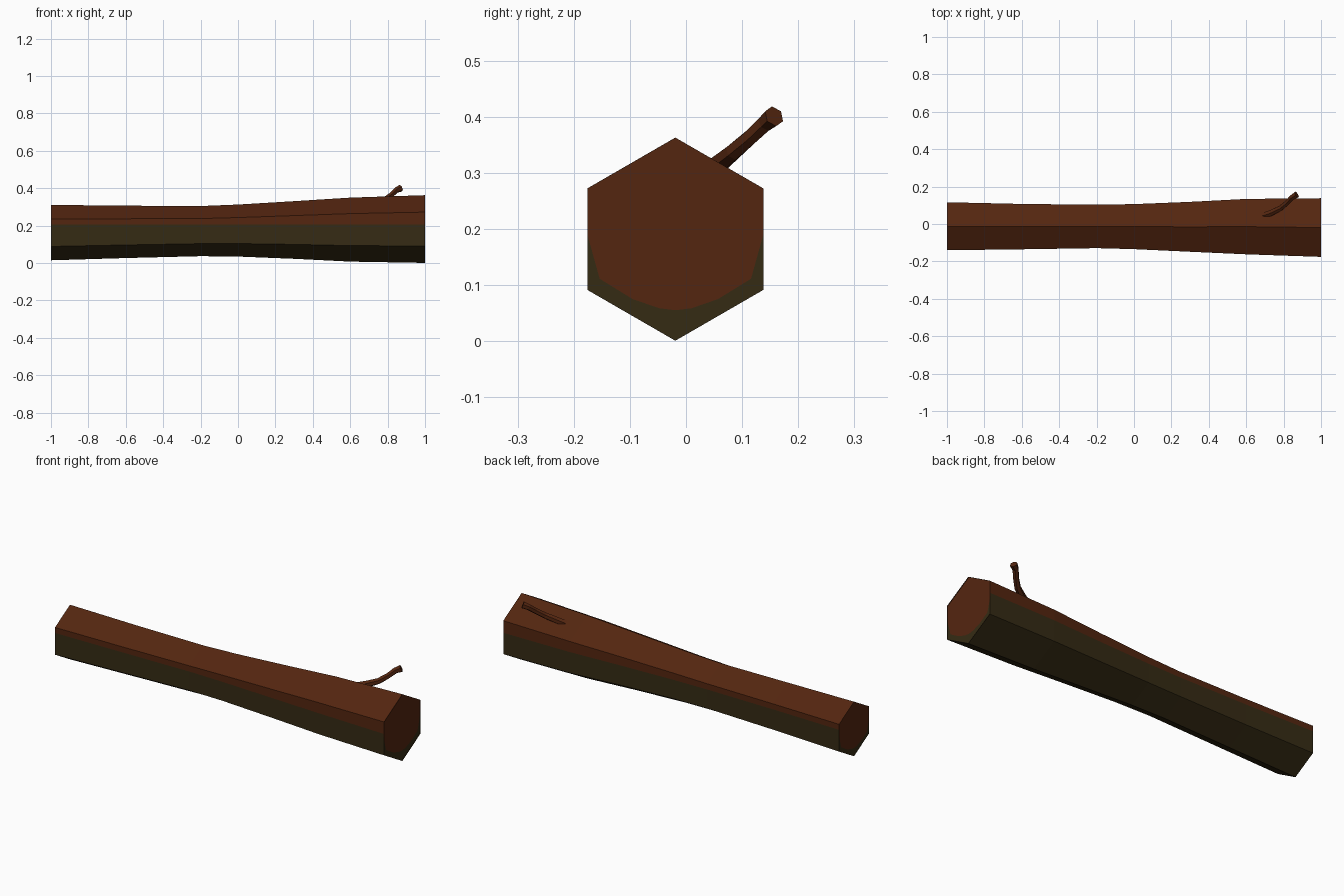
import bpy, bmesh, math
from mathutils import Vector

if "Cube" in bpy.data.objects:
    bpy.data.objects.remove(bpy.data.objects["Cube"])


def material(name, rgb):
    m = bpy.data.materials.new(name)
    m.diffuse_color = (*rgb, 1)
    m.use_nodes = True
    m.node_tree.nodes["Principled BSDF"].inputs["Base Color"].default_value = m.diffuse_color
    return m


BARK = material("brown bark", (0.088, 0.019, 0.005))
MOSS = material("dark moss", (0.036, 0.024, 0.007))


def finish(bm, name, mats):
    bmesh.ops.recalc_face_normals(bm, faces=bm.faces)
    me = bpy.data.meshes.new(name)
    bm.to_mesh(me)
    bm.free()
    for m in mats:
        me.materials.append(m)
    ob = bpy.data.objects.new(name, me)
    bpy.context.collection.objects.link(ob)
    return ob


def skin(bm, rings):
    """Join six-sided rings into a tube, return the two end caps."""
    vs = [[bm.verts.new(p) for p in r] for r in rings]
    for a, b in zip(vs, vs[1:]):
        for i in range(6):
            j = (i + 1) % 6
            bm.faces.new((a[i], a[j], b[j], b[i]))
    return bm.faces.new(vs[0]), bm.faces.new(vs[-1])


# Log: x, centre y, centre z, radius
sections = [(-1, -0.012, 0.163, 0.148), (-0.6, -0.014, 0.167, 0.140),
            (-0.2, -0.013, 0.171, 0.134), (0, -0.014, 0.174, 0.139),
            (0.3, -0.015, 0.177, 0.154), (0.6, -0.014, 0.179, 0.171),
            (1, -0.019, 0.182, 0.181)]
bm = bmesh.new()
hexa = [math.radians(90 + 60 * i) for i in range(6)]
caps = skin(bm, [[(x, y + r * math.cos(a), z + r * math.sin(a)) for a in hexa]
                 for x, y, z, r in sections])

# Shallow panel in the thick end
bmesh.ops.inset_individual(bm, faces=[caps[1]], thickness=0.023)
for v in caps[1].verts:
    v.co.x -= 0.004

# Cut the moss line along the sides
sides = [f for f in bm.faces if abs(f.normal.x) < 0.6 and f not in caps]
MOSS_Z = 0.207
bm.normal_update()
geom = [f for f in bm.faces if abs(f.normal.x) < 0.6
        and max(v.co.x for v in f.verts) - min(v.co.x for v in f.verts) > 0.1]
geom += list({e for f in geom for e in f.edges})
geom += list({v for f in geom if isinstance(f, bmesh.types.BMFace) for v in f.verts})
bmesh.ops.bisect_plane(bm, geom=geom, plane_co=(0, 0, MOSS_Z), plane_no=(0, 0, 1))

# Cut the curved moss line into the ends (points in radius units)
curve = [(0.87, 0.06), (0.745, -0.39), (0.42, -0.59), (0.16, -0.68), (0, -0.70)]
lines = []
for s in (1, -1):
    for (y0, z0), (y1, z1) in zip(curve, curve[1:]):
        lines.append((Vector((0, s * y0, z0)), Vector((0, s * (z0 - z1), y1 - y0))))


def in_bark(c, sec):
    p = (c - Vector(sec[:3])) / sec[3]
    return all((p - co).dot(no) < 1e-4 for co, no in lines)


for sec in (sections[0], sections[-1]):
    for co, no in lines:
        faces = [f for f in bm.faces
                 if all(abs(v.co.x - sec[0]) < 0.02 for v in f.verts)]
        geom = faces + list({e for f in faces for e in f.edges}) \
            + list({v for f in faces for v in f.verts})
        bmesh.ops.bisect_plane(bm, geom=geom, plane_no=no,
                               plane_co=Vector(sec[:3]) + co * sec[3])

for f in bm.faces:
    c = f.calc_center_median()
    if abs(c.x) > 0.98:
        f.material_index = 0 if in_bark(c, sections[0] if c.x < 0 else sections[-1]) else 1
    else:
        f.material_index = 1 if c.z < MOSS_Z else 0
finish(bm, "log", [BARK, MOSS])

# Twig: bent six-sided tube sprouting from the thick end
path = [(0.66, 0.035, 0.295, 0.017), (0.73, 0.058, 0.316, 0.018),
        (0.785, 0.085, 0.338, 0.016), (0.82, 0.115, 0.364, 0.015),
        (0.845, 0.142, 0.389, 0.016), (0.87, 0.157, 0.401, 0.019)]
pts = [Vector(p[:3]) for p in path]
rings = []
for i, p in enumerate(pts):
    t = (pts[min(i + 1, len(pts) - 1)] - pts[max(i - 1, 0)]).normalized()
    u = t.cross(Vector((0, 0, 1))).normalized()
    w = u.cross(t)
    r = path[i][3]
    rings.append([p + r * (math.cos(a) * u + math.sin(a) * w) for a in hexa])
bm = bmesh.new()
skin(bm, rings)
finish(bm, "twig", [BARK])
